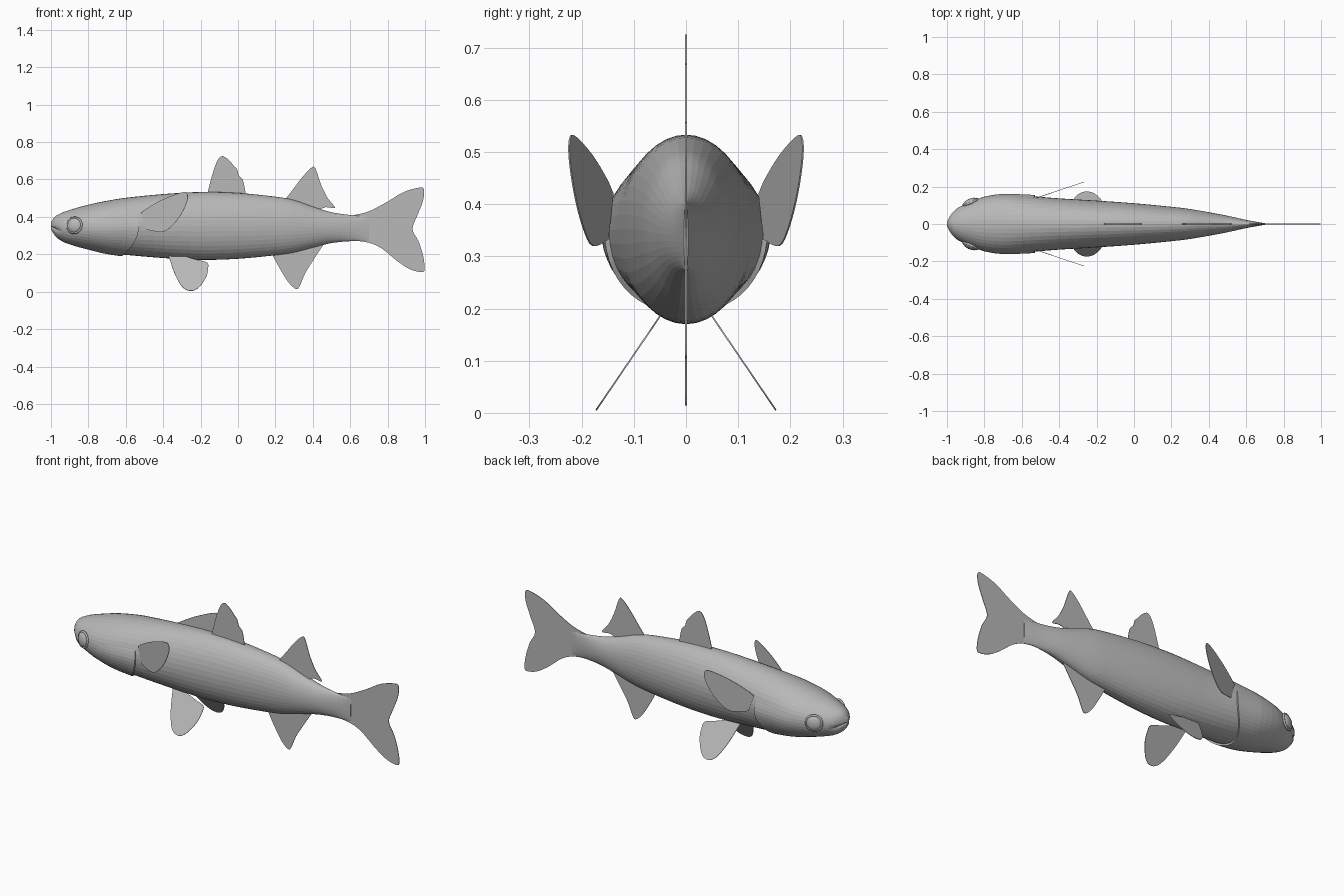
import bpy, bmesh
from math import sin, cos, pi, radians, exp
from mathutils import Vector, Matrix

cube = bpy.data.objects.get("Cube")
if cube:
    bpy.data.objects.remove(cube, do_unlink=True)

# One plain colour for the whole fish
GREY = (0.48, 0.48, 0.48, 1)
skin = bpy.data.materials.new("fish grey")
skin.use_nodes = True
skin.diffuse_color = GREY
skin.node_tree.nodes["Principled BSDF"].inputs["Base Color"].default_value = GREY

# Body stations: x, belly height, back height, half width
STATIONS = [
    (-1, .335, .37, .012), (-.98, .302, .40, .048), (-.95, .275, .418, .08),
    (-.9, .253, .437, .107), (-.8, .225, .465, .146), (-.7, .206, .486, .158),
    (-.6, .197, .502, .153), (-.4, .18, .522, .137), (-.2, .17, .533, .125),
    (0, .176, .528, .111), (.2, .195, .508, .092), (.3, .21, .49, .08),
    (.4, .236, .455, .063), (.5, .26, .425, .044), (.6, .27, .41, .022),
    (.7, .27, .402, .004)]


def catmull(points, steps):
    """Smooth open curve through the given points."""
    pts = [Vector(p) for p in points]
    pts = [2 * pts[0] - pts[1]] + pts + [2 * pts[-1] - pts[-2]]
    out = []
    for a, b, c, d in zip(pts, pts[1:], pts[2:], pts[3:]):
        for i in range(steps):
            t = i / steps
            out.append(b + (c - a) * t / 2 + (2 * a - 5 * b + 4 * c - d) * t**2 / 2
                       + (3 * b - a - 3 * c + d) * t**3 / 2)
    return out + [pts[-2]]


RINGS = catmull(STATIONS, 4)


def section(x):
    """Centre height, half height and half width of the body at x."""
    for p, q in zip(RINGS, RINGS[1:]):
        if x <= q[0]:
            break
    r = p.lerp(q, (x - p[0]) / (q[0] - p[0]))
    return (r[1] + r[2]) / 2, (r[2] - r[1]) / 2, r[3]


def skin_point(x, a, lift=0):
    centre, high, wide = section(x)
    return Vector((x, (wide + lift) * cos(a), centre + (high + lift) * sin(a)))


def finish(name, bm):
    bmesh.ops.recalc_face_normals(bm, faces=bm.faces)
    mesh = bpy.data.meshes.new(name)
    bm.to_mesh(mesh)
    bm.free()
    mesh.materials.append(skin)
    obj = bpy.data.objects.new(name, mesh)
    bpy.context.collection.objects.link(obj)
    return obj


def loft(name, rows, closed):
    bm = bmesh.new()
    grid = [[bm.verts.new(p) for p in row] for row in rows]
    n = len(rows[0])
    for r, s in zip(grid, grid[1:]):
        for i in range(n if closed else n - 1):
            j = (i + 1) % n
            bm.faces.new((r[i], r[j], s[j], s[i]))
    if closed:
        bm.faces.new(grid[0])
        bm.faces.new(grid[-1])
    return finish(name, bm)


def fin(name, outline, place, steps=4):
    """Thin fin from an x, z outline; place gives the sideways position."""
    bm = bmesh.new()
    pts = catmull(outline, steps)
    bm.faces.new([bm.verts.new((p.x, place(p.x, p.y), p.y)) for p in pts])
    obj = finish(name, bm)
    solid = obj.modifiers.new("thickness", "SOLIDIFY")
    solid.thickness = .003
    solid.offset = 0
    return obj


# Body with a shallow mouth groove at the snout
SIDES = 40
rows = []
for ring in RINGS:
    x = ring[0]
    row = []
    for i in range(SIDES):
        a = 2 * pi * i / SIDES
        groove = .012 * exp(-((sin(a) + .3) / .15)**2) * max(0, min(1, (-.94 - x) / .03))
        row.append(skin_point(x, a, -min(groove, ring[3] * .5)))
    rows.append(row)
body = loft("body", rows, True)

# Gill cover: a raised flap wrapping the throat and both cheeks
angles = [radians(-200 + 220 * i / 32) for i in range(33)]
rows = []
for k in range(10):
    t = min(k / 8, 1)
    row = []
    for a in angles:
        edge = -.53 - .09 * sin(a)**2
        fade = max(0, min(1, (.34 - sin(a)) / .4))
        lift = -.012 if k == 9 else .01 * t * fade - .001
        row.append(skin_point(-.82 + (edge + .82) * t, a, lift))
    rows.append(row)
loft("gill_cover", rows, False)

# Eyes: shallow domes with a thin rim, tilted to follow the cheek
for side, label in ((1, "right"), (-1, "left")):
    spot = skin_point(-.875, .1)
    spot.y *= side
    tangent = (skin_point(-.84, .1) - skin_point(-.91, .1)).normalized()
    out = Vector((-tangent.y, tangent.x * side, .1)).normalized()
    turn = out.to_track_quat("Z", "Y").to_matrix().to_4x4()
    bm = bmesh.new()
    bmesh.ops.create_uvsphere(bm, u_segments=24, v_segments=12, radius=.04,
                              matrix=Matrix.Translation(spot) @ turn
                              @ Matrix.Diagonal((1, 1, .45, 1)))
    eye = finish(label + "_eye", bm)
    bpy.ops.mesh.primitive_torus_add(major_segments=28, minor_segments=6,
                                     major_radius=.041, minor_radius=.006)
    rim = bpy.context.object
    rim.name = label + "_eye_rim"
    rim.data.materials.append(skin)
    rim.matrix_world = Matrix.Translation(spot) @ turn
    for obj in (eye, rim):
        obj.data.shade_smooth()

# Middle fins
fin("front_dorsal_fin", [
    (-.16, .50), (-.16, .54), (-.13, .65), (-.105, .71), (-.08, .725), (-.045, .70),
    (-.02, .67), (-.005, .655), (.005, .62), (.025, .60), (.035, .56), (.045, .50)],
    lambda x, z: 0, 2)
fin("rear_dorsal_fin", [
    (.25, .49), (.30, .555), (.35, .62), (.395, .665), (.415, .657), (.445, .57),
    (.48, .50), (.52, .448), (.47, .452), (.42, .43)], lambda x, z: 0, 3)
fin("anal_fin", [
    (.18, .205), (.22, .13), (.27, .05), (.31, .015), (.33, .03), (.36, .10),
    (.41, .18), (.455, .25)], lambda x, z: 0)
fin("tail_fin", [
    (.6, .405), (.70, .43), (.80, .482), (.88, .53), (.96, .555), (.993, .55),
    (.99, .49), (.96, .41), (.933, .335), (.965, .27), (.99, .19), (.998, .12),
    (.98, .105), (.92, .12), (.85, .165), (.77, .23), (.70, .262), (.6, .275)],
    lambda x, z: 0)

# Paired fins, mirrored across the body
for side, label in ((-1, "right"), (1, "left")):
    fin(label + "_pectoral_fin", [
        (-.52, .42), (-.48, .45), (-.40, .494), (-.31, .528), (-.275, .528),
        (-.27, .49), (-.30, .42), (-.35, .355), (-.405, .32), (-.49, .332)],
        lambda x, z: side * (.14 + (x + .52) * .335))
    fin(label + "_pelvic_fin", [
        (-.37, .19), (-.34, .10), (-.30, .028), (-.255, .005), (-.21, .022),
        (-.17, .08), (-.16, .125), (-.165, .155), (-.22, .17), (-.29, .19)],
        lambda x, z: side * (.05 + (.185 - z) * .68))
